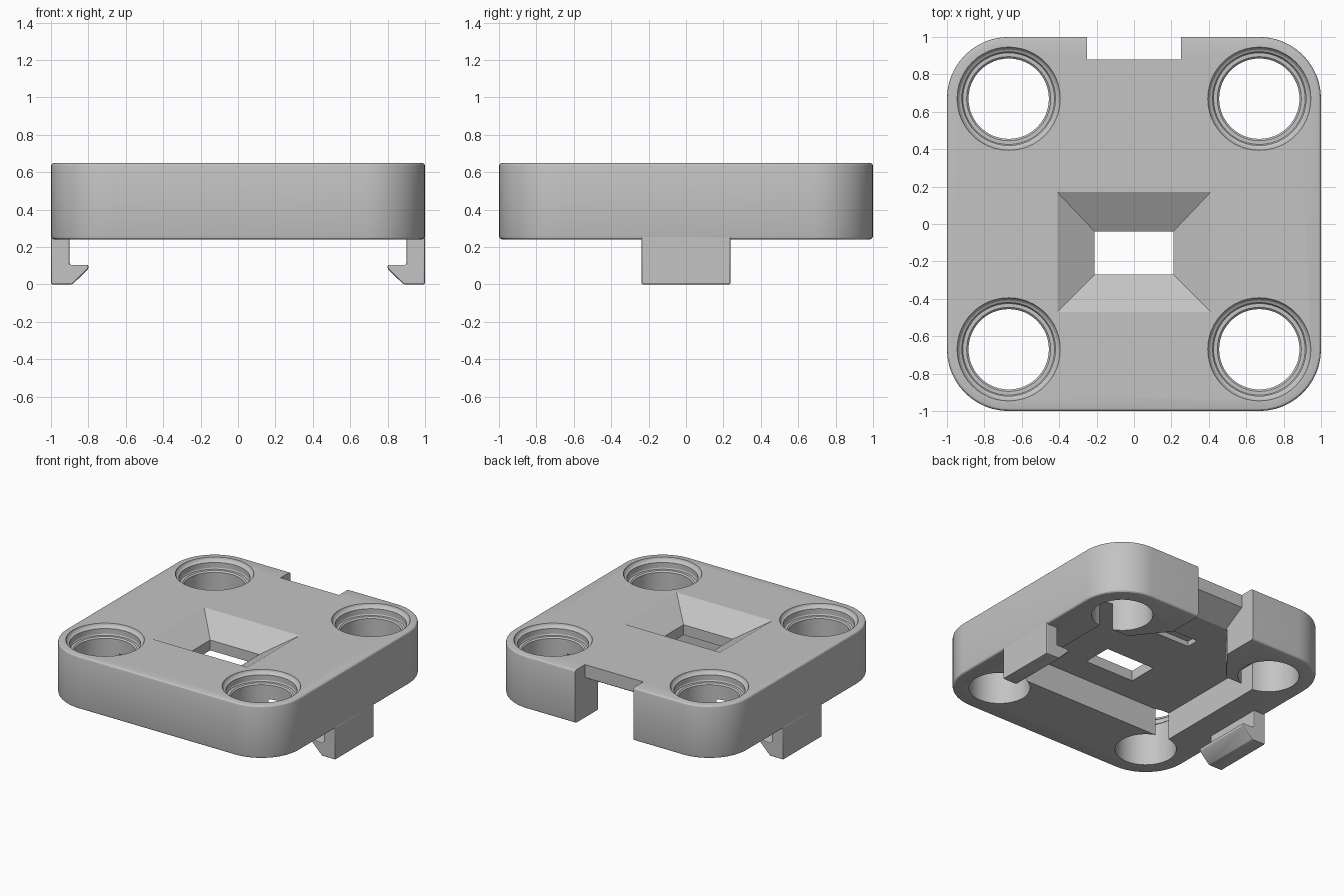
import bpy
import bmesh
from math import cos, sin, pi, radians
from mathutils import Vector

cube = bpy.data.objects.get("Cube")
if cube:
    bpy.data.objects.remove(cube, do_unlink=True)

grey = bpy.data.materials.new("light_grey")
grey.use_nodes = True
COLOUR = (0.55, 0.55, 0.55, 1)
grey.diffuse_color = COLOUR
grey.node_tree.nodes["Principled BSDF"].inputs["Base Color"].default_value = COLOUR


def loft(name, rings):
    """Closed solid skinned through equal-length rings of points."""
    bm = bmesh.new()
    loops = [[bm.verts.new(p) for p in ring] for ring in rings]
    n = len(loops[0])
    for a, b in zip(loops, loops[1:]):
        for i in range(n):
            j = (i + 1) % n
            bm.faces.new((a[i], a[j], b[j], b[i]))
    bm.faces.new(loops[0])
    bm.faces.new(loops[-1])
    bmesh.ops.recalc_face_normals(bm, faces=bm.faces)
    mesh = bpy.data.meshes.new(name)
    bm.to_mesh(mesh)
    bm.free()
    mesh.materials.append(grey)
    obj = bpy.data.objects.new(name, mesh)
    bpy.context.collection.objects.link(obj)
    return obj


def rounded_square(half, r, z, steps=12):
    pts = []
    for k, (sx, sy) in enumerate([(1, 1), (-1, 1), (-1, -1), (1, -1)]):
        for i in range(steps + 1):
            a = (k + i / steps) * pi / 2
            pts.append((sx * (half - r) + r * cos(a), sy * (half - r) + r * sin(a), z))
    return pts


def circle(cx, cy, r, z, n=48):
    return [(cx + r * cos(2 * pi * i / n), cy + r * sin(2 * pi * i / n), z) for i in range(n)]


def rect(hx, y0, y1, z):
    return [(-hx, y0, z), (hx, y0, z), (hx, y1, z), (-hx, y1, z)]


def activate(obj):
    bpy.ops.object.select_all(action='DESELECT')
    obj.select_set(True)
    bpy.context.view_layer.objects.active = obj


def cut(target, cutter):
    activate(target)
    mod = target.modifiers.new("cut", 'BOOLEAN')
    mod.operation = 'DIFFERENCE'
    mod.solver = 'EXACT'
    mod.object = cutter
    bpy.ops.object.modifier_apply(modifier=mod.name)
    bpy.data.objects.remove(cutter, do_unlink=True)


def smooth(obj):
    activate(obj)
    bpy.ops.object.shade_smooth_by_angle(angle=radians(20))


# Rounded block with softened top and bottom rims
BOTTOM, TOP, SOFT = 0.24, 0.65, 0.018
rim = [(SOFT * (1 - cos(i * pi / 6)), SOFT * (1 - sin(i * pi / 6))) for i in range(4)]
levels = [(inset, BOTTOM + dz) for inset, dz in reversed(rim)]
levels += [(inset, TOP - dz) for inset, dz in rim]
body = loft("body", [rounded_square(1 - i, 0.33 - i, z) for i, z in levels])

# Pocket under the block, flaring out from the rear channel
half_plan = [(0.7, -0.47), (0.7, 0.47), (0.45, 0.47), (0.25, 0.72)]
plan = half_plan + [(-x, y) for x, y in reversed(half_plan)]
CEILING = 0.45
cut(body, loft("pocket_cutter", [[(x, y, z) for x, y in plan] for z in (0.1, CEILING)]))

# Rear notch with a sloped underside
side = [(0.88, 0.8), (0.88, 0.55), (0.69, 0.44), (0.69, 0.1), (1.2, 0.1), (1.2, 0.8)]
cut(body, loft("notch_cutter", [[(x, y, z) for y, z in side] for x in (-0.25, 0.25)]))

# Funnel window
cut(body, loft("window_cutter", [
    rect(0.21, -0.27, -0.04, 0.3), rect(0.21, -0.27, -0.04, 0.53),
    rect(0.41, -0.47, 0.17, TOP), rect(0.41, -0.47, 0.17, 0.8)]))

# Shallow slot in the pocket ceiling
cut(body, loft("slot_cutter", [rect(0.2, 0.35, 0.45, z) for z in (0.4, CEILING + 0.04)]))

# Four corner holes with stepped rims
bore = [(0.215, 0.1), (0.215, 0.56), (0.225, 0.57), (0.245, 0.57), (0.25, 0.58),
        (0.25, 0.62), (0.263, 0.627), (0.272, 0.638), (0.276, TOP), (0.276, 0.8)]
for sx in (-1, 1):
    for sy in (-1, 1):
        cut(body, loft("hole_cutter", [circle(sx * 0.67, sy * 0.67, r, z) for r, z in bore]))
smooth(body)

# Hooked clips on both sides
hook = [(1, 0.255), (1, 0), (0.885, 0), (0.8, 0.083), (0.8, 0.105), (0.9, 0.105), (0.9, 0.255)]
for name, s in (("left_clip", 1), ("right_clip", -1)):
    clip = loft(name, [[(s * x, y, z) for x, z in hook] for y in (-0.238, 0.238)])
    activate(clip)
    bevel = clip.modifiers.new("soft_edges", 'BEVEL')
    bevel.width = 0.008
    bevel.segments = 2
    bpy.ops.object.modifier_apply(modifier=bevel.name)
    smooth(clip)
